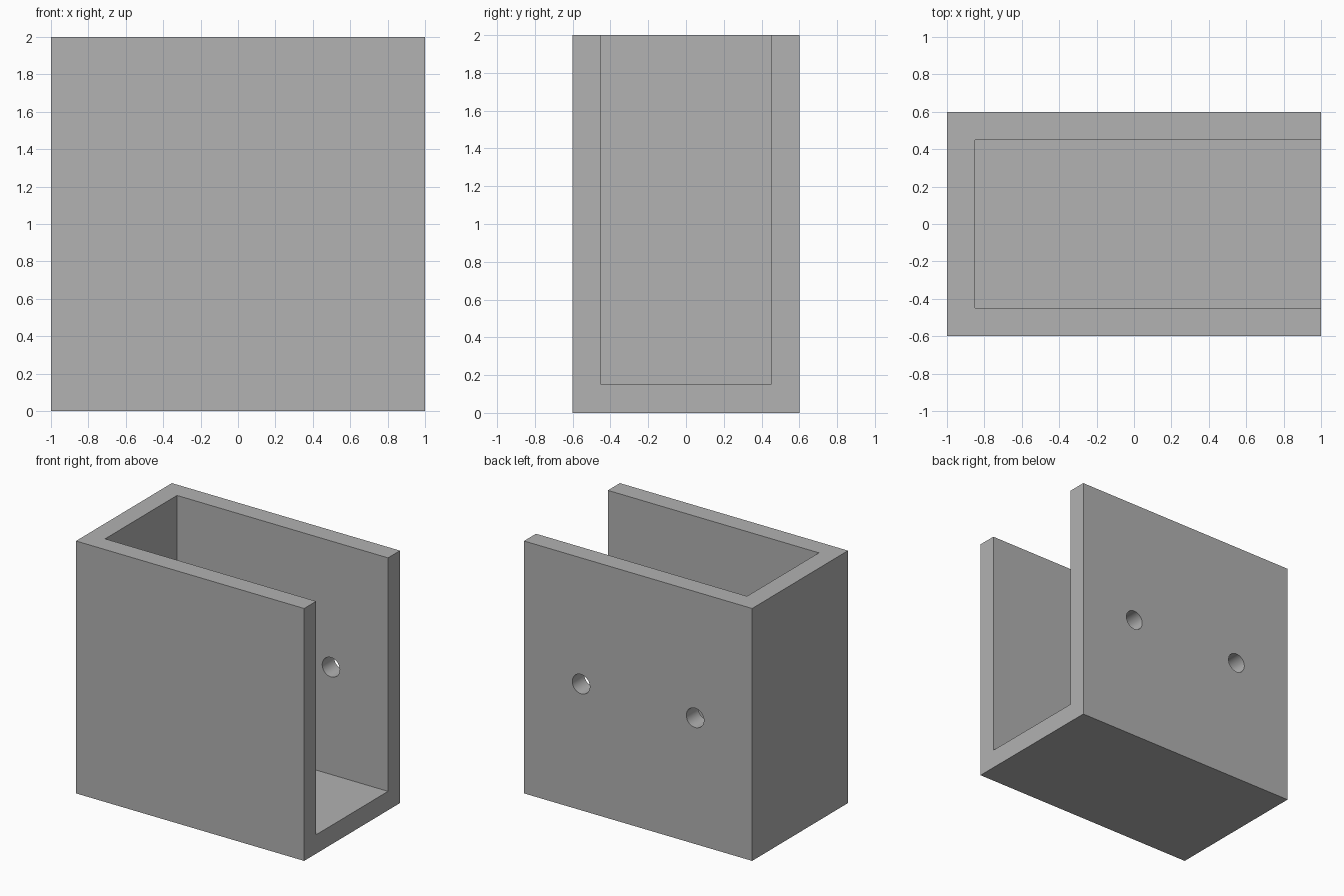
import bpy
import math

default = bpy.data.objects.get("Cube")
if default:
    bpy.data.objects.remove(default, do_unlink=True)

WALL = 0.15
HALF_X, HALF_Y, HEIGHT = 1.0, 0.6, 2.0
HOLE_RADIUS = 0.077
OVER = 0.2  # how far cutters reach past the open sides


def box(name, low, high):
    centre = [(a + b) / 2 for a, b in zip(low, high)]
    bpy.ops.mesh.primitive_cube_add(size=1, location=centre)
    obj = bpy.context.object
    obj.name = name
    obj.scale = [b - a for a, b in zip(low, high)]
    bpy.ops.object.transform_apply(location=True, rotation=True, scale=True)
    return obj


def cut(target, cutter):
    cutter.hide_render = True
    mod = target.modifiers.new("cut", 'BOOLEAN')
    mod.operation = 'DIFFERENCE'
    mod.solver = 'EXACT'
    mod.object = cutter
    bpy.context.view_layer.objects.active = target
    bpy.ops.object.modifier_apply(modifier=mod.name)
    bpy.data.objects.remove(cutter, do_unlink=True)


# Solid block
bracket = box("bracket", (-HALF_X, -HALF_Y, 0), (HALF_X, HALF_Y, HEIGHT))

# Pocket, open at the top and on the +x side
cut(bracket, box("pocket_cutter",
                 (-HALF_X + WALL, -HALF_Y + WALL, WALL),
                 (HALF_X + OVER, HALF_Y - WALL, HEIGHT + OVER)))

# Two screw holes through the back wall
for x in (-HALF_X / 2, HALF_X / 2):
    bpy.ops.mesh.primitive_cylinder_add(
        vertices=48, radius=HOLE_RADIUS, depth=2 * WALL,
        location=(x, HALF_Y - WALL / 2, HEIGHT / 2),
        rotation=(math.pi / 2, 0, 0))
    cut(bracket, bpy.context.object)

# Plain grey material
grey = bpy.data.materials.new("plain grey")
grey.use_nodes = True
colour = (0.445, 0.445, 0.445, 1)
grey.diffuse_color = colour
grey.node_tree.nodes["Principled BSDF"].inputs["Base Color"].default_value = colour
bracket.data.materials.clear()
bracket.data.materials.append(grey)

# Round hole walls, crisp box edges
bpy.ops.object.select_all(action='DESELECT')
bracket.select_set(True)
bpy.context.view_layer.objects.active = bracket
bpy.ops.object.shade_smooth_by_angle(angle=math.radians(30))
